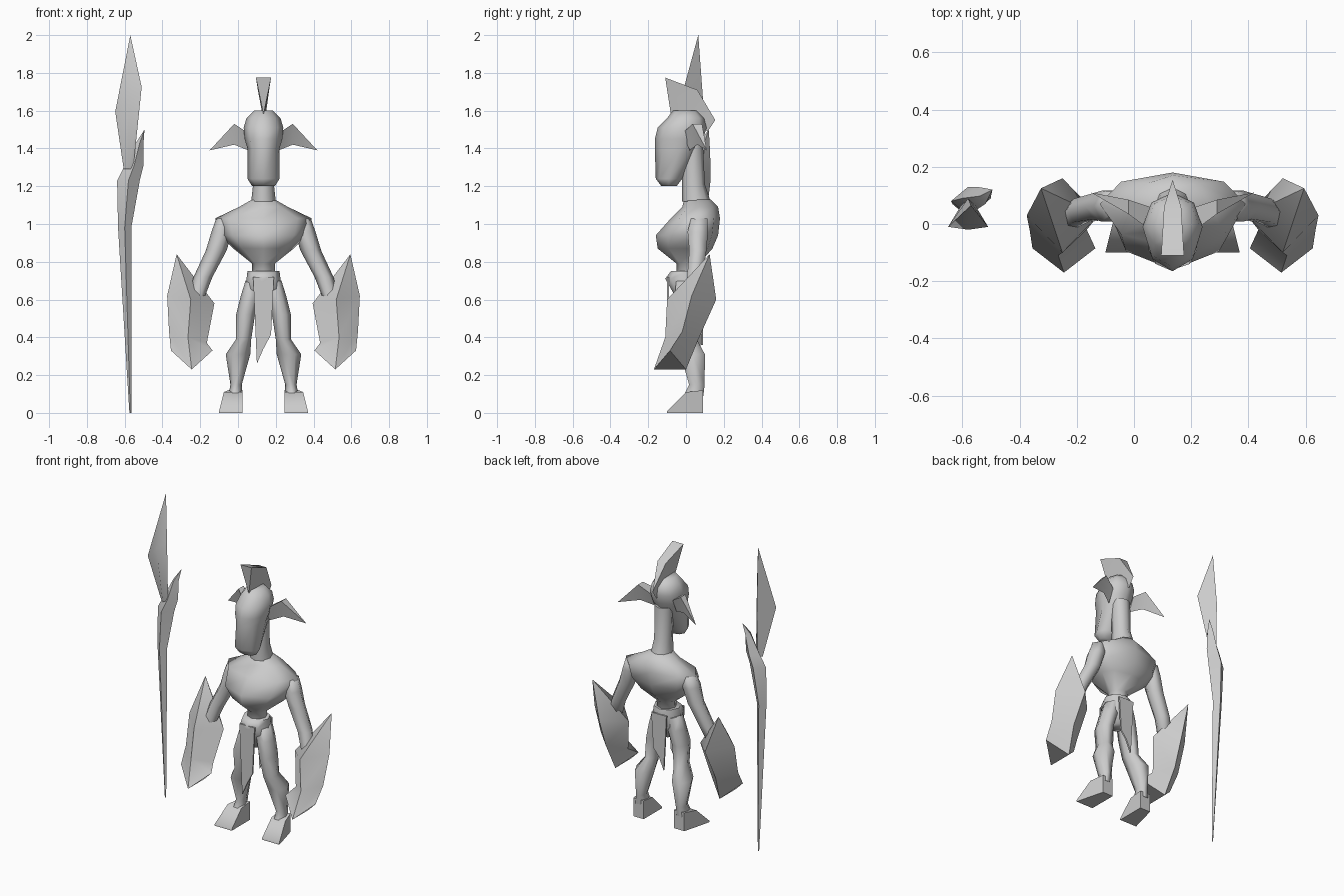
import bpy, bmesh
from math import cos, sin, pi, radians

if "Cube" in bpy.data.objects:
    bpy.data.objects.remove(bpy.data.objects["Cube"])

FIGURE = .135   # centre line of the figure, which stands beside its spear
SPEAR = -.57    # centre line of the spear

grey = bpy.data.materials.new("plain grey")
grey.use_nodes = True
grey.diffuse_color = (.6, .6, .6, 1)
grey.node_tree.nodes["Principled BSDF"].inputs["Base Color"].default_value = grey.diffuse_color


def oval(z, wide, front, back, x=0, mid=None, sides=8, tilt=0, lift=0):
    """Ring from y=front to y=back, widest at y=mid; tilt and lift raise its sides."""
    if mid is None:
        mid = (front + back) / 2
    ring = []
    for i in range(sides):
        c, s = cos(2 * pi * i / sides), sin(2 * pi * i / sides)
        depth = back - mid if s > 0 else mid - front
        ring.append((x + wide * c, mid + depth * s, z + tilt * c + lift * c * c))
    return ring


def tip(x, y, z, sides=4):
    """Ring closed to a single point."""
    return [(x, y, z)] * sides


def loft(name, rings, centre=FIGURE, side=1, angle=75):
    """Skin equal-length rings into a closed part; side=-1 mirrors it."""
    bm = bmesh.new()
    loops = [[bm.verts.new((centre + side * x, y, z)) for x, y, z in ring] for ring in rings]
    for lower, upper in zip(loops, loops[1:]):
        for i in range(len(lower)):
            bm.faces.new((lower[i - 1], lower[i], upper[i], upper[i - 1]))
    bm.faces.new(loops[0])
    bm.faces.new(loops[-1])
    bmesh.ops.remove_doubles(bm, verts=bm.verts, dist=.0005)
    bmesh.ops.recalc_face_normals(bm, faces=bm.faces)
    mesh = bpy.data.meshes.new(name)
    bm.to_mesh(mesh)
    bm.free()
    mesh.materials.append(grey)
    part = bpy.data.objects.new(name, mesh)
    bpy.context.collection.objects.link(part)
    bpy.ops.object.select_all(action='DESELECT')
    part.select_set(True)
    bpy.context.view_layer.objects.active = part
    bpy.ops.object.shade_smooth_by_angle(angle=radians(angle))


# Torso, narrow at the waist and broad at the shoulders
loft("torso", [
    oval(.7, wide=.06, front=-.05, back=.06),
    oval(.79, wide=.06, front=-.05, back=.07),
    oval(.87, wide=.16, front=-.15, back=.14, mid=.05),
    oval(.94, wide=.23, front=-.16, back=.17, mid=.06),
    oval(1.03, wide=.255, front=-.08, back=.18, mid=.07),
    oval(1.09, wide=.13, front=-.02, back=.17, mid=.07),
    oval(1.13, wide=.06, front=-.01, back=.13),
])

# Neck
loft("neck", [
    oval(1.12, wide=.065, front=-.02, back=.13),
    oval(1.21, wide=.055, front=-.02, back=.1),
    oval(1.42, wide=.06, front=-.02, back=.09),
])

# Head, from chin to crown
loft("head", [
    oval(1.2, wide=.06, front=-.13, back=-.05),
    oval(1.24, wide=.085, front=-.16, back=-.02),
    oval(1.4, wide=.085, front=-.165, back=.07, mid=-.03),
    oval(1.45, wide=.1, front=-.165, back=.09, mid=-.02),
    oval(1.51, wide=.105, front=-.15, back=.11, mid=-.01),
    oval(1.56, wide=.09, front=-.1, back=.1),
    oval(1.6, wide=.05, front=-.07, back=.06),
])

# Crest: keel-shaped section shrinking to a point at the back
crest = []
for y, wide, high, low, back in (
        (-.11, .04, 1.775, 1.58, .03), (.06, .03, 1.71, 1.55, -.04), (.155, 0, 1.55, 1.49, -.04)):
    crest.append([(-wide, y, high), (wide, y, high), (0, y + back, low)])
loft("crest", crest, angle=40)

# Hips with a flared belt
loft("hips", [
    oval(.56, wide=.05, front=-.05, back=.06),
    oval(.64, wide=.1, front=-.07, back=.08),
    oval(.71, wide=.09, front=-.11, back=.09),
    oval(.75, wide=.085, front=-.08, back=.08),
])


def hang_cloth(name, y, length):
    """Tapering strip hung from the belt, its end cut on a slant."""
    rows = []
    for drop, left, right, slant in ((0, -.055, .055, 0), (.75, -.04, .04, .04), (1, -.035, 0, .08)):
        z = .72 - length * drop
        rows.append([(left, y, z), (right, y, z + slant),
                     (right, y + .01, z + slant), (left, y + .01, z)])
    loft(name, rows)


hang_cloth("front_loincloth", y=-.1, length=.46)
hang_cloth("back_loincloth", y=.08, length=.36)

for side, tag in ((1, "left_"), (-1, "right_")):
    # Ear: keel-shaped section swept out to a drooping point
    ear = []
    for x, y, half, high, low in (
            (.08, .02, .04, 1.48, 1.39), (.155, .06, .025, 1.53, 1.42), (.285, .11, 0, 1.39, 1.39)):
        ear.append([(x, y - half, high), (x, y + half, high), (x, y, low)])
    loft(tag + "ear", ear, side=side, angle=45)

    # Arm, bent outwards at the elbow
    loft(tag + "arm", [
        oval(1.03, wide=.045, front=.02, back=.12, x=.205, sides=6),
        oval(.96, wide=.055, front=0, back=.125, x=.22, sides=6),
        oval(.86, wide=.055, front=.01, back=.115, x=.25, sides=6),
        oval(.72, wide=.05, front=0, back=.095, x=.32, sides=6),
        oval(.54, wide=.04, front=-.03, back=.05, x=.38, sides=6),
    ], side=side)

    # Gauntlet: diamond section under a spike on the outer side
    loft(tag + "gauntlet", [
        oval(.23, wide=.11, front=-.17, back=0, x=.38, sides=4, lift=.1),
        oval(.4, wide=.1, front=-.11, back=.07, x=.4, sides=4, tilt=.03),
        oval(.6, wide=.125, front=-.1, back=.16, x=.385, sides=4, tilt=.02),
        tip(.46, .125, .84),
    ], side=side, angle=45)

    # Leg with a backward calf
    loft(tag + "leg", [
        oval(.7, wide=.045, front=-.06, back=.07, x=.05, sides=6),
        oval(.62, wide=.05, front=-.07, back=.07, x=.07, sides=6),
        oval(.52, wide=.05, front=-.08, back=.06, x=.095, sides=6),
        oval(.39, wide=.04, front=-.06, back=.065, x=.105, sides=6),
        oval(.31, wide=.065, front=-.04, back=.11, x=.135, sides=6),
        oval(.15, wide=.03, front=.01, back=.105, x=.145, sides=6),
        oval(.09, wide=.035, front=-.02, back=.1, x=.15, sides=6),
    ], side=side)

    # Foot: wedge spreading towards the toes
    foot = []
    for y, outer, top in ((.09, .185, .12), (0, .21, .11), (-.1, .235, .01)):
        foot.append([(.11, y, 0), (outer, y, 0), (outer, y, top), (.11, y, top)])
    loft(tag + "foot", foot, side=side, angle=45)

# Spear shaft, swelling to a socket with a barb
loft("spear_shaft", [
    oval(0, wide=.005, front=.055, back=.065, sides=4),
    oval(.98, wide=.035, front=.04, back=.1, x=-.03, sides=4),
    oval(1.23, wide=.06, front=.03, back=.13, x=-.01, sides=4),
    oval(1.31, wide=.05, front=.05, back=.13, x=.02, sides=4),
    oval(1.43, wide=.02, front=.07, back=.125, x=.05, sides=4),
    tip(.075, .12, 1.5),
], centre=SPEAR, angle=45)

# Spear blade, widest on a slant
loft("spear_blade", [
    oval(1.29, wide=.025, front=.045, back=.085, x=-.01, sides=4),
    oval(1.66, wide=.07, front=-.02, back=.09, x=-.01, mid=-.01, sides=4, tilt=.065),
    tip(0, .065, 2),
], centre=SPEAR, angle=50)
